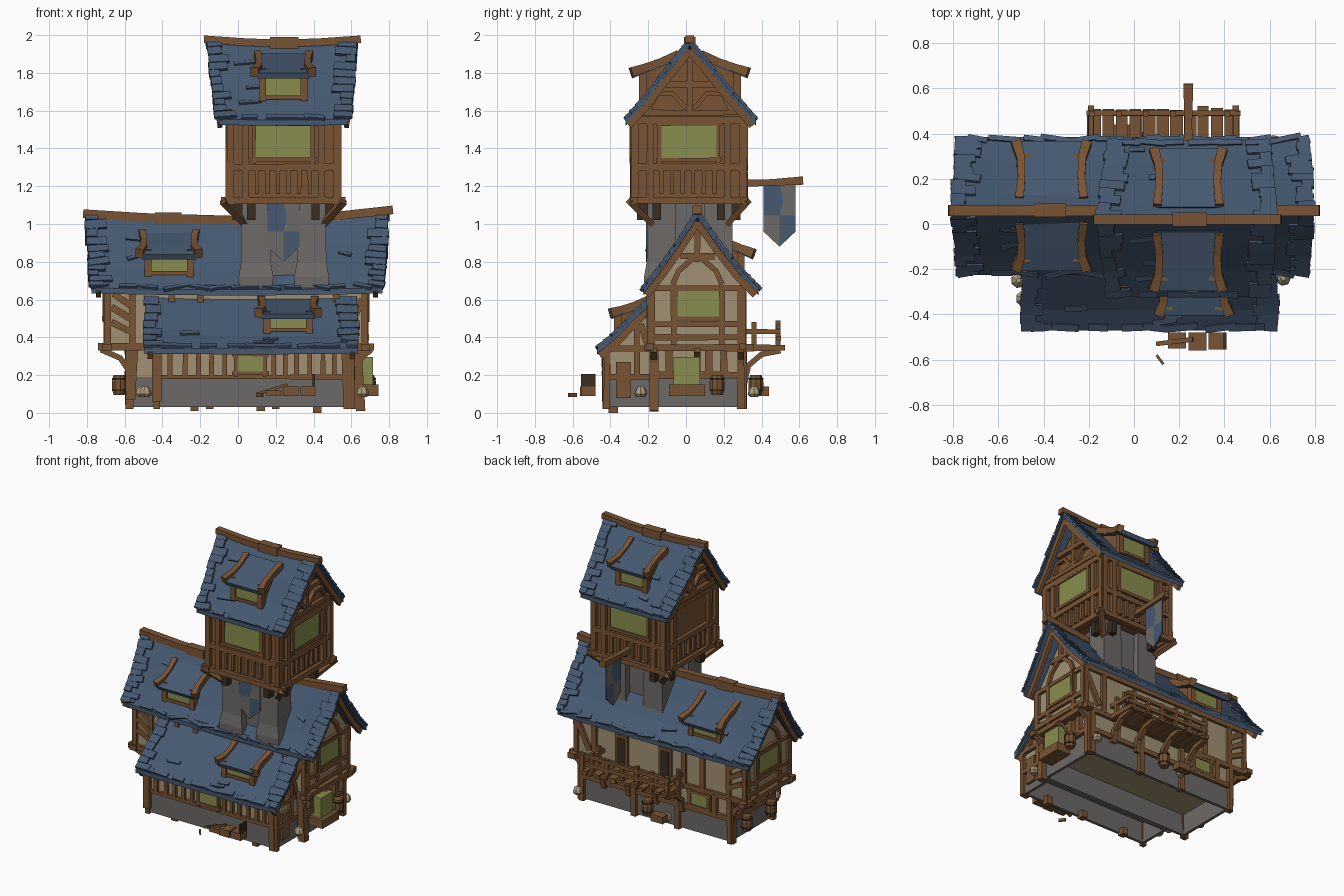
import bpy, bmesh, math, random
from mathutils import Vector as V
random.seed(4)
R = random.uniform

COL = {"roof_blue": (.061, .099, .163), "wood": (.19, .088, .034), "stone_grey": (.152, .143, .135),
       "plaster": (.36, .285, .175), "window_green": (.25, .27, .075), "dark_wood": (.045, .025, .014),
       "sack_cloth": (.42, .34, .22)}
MATS = {}
for k, c in COL.items():
    MATS[k] = bpy.data.materials.new(k)
    MATS[k].diffuse_color = (*c, 1)
PARTS = {}

def part(name, mat):
    return PARTS.setdefault(name, (bmesh.new(), mat))[0]

def loft(bm, rings):
    vs = [[bm.verts.new(p) for p in r] for r in rings]
    n = len(vs[0])
    for a, b in zip(vs, vs[1:]):
        for i in range(n):
            bm.faces.new((a[i], a[(i + 1) % n], b[(i + 1) % n], b[i]))
    bm.faces.new(vs[0][::-1])
    bm.faces.new(vs[-1])

def sweep(bm, pts, w, d, side, sc=None):
    """Rectangular bar along a path: d along the side vector, w across it."""
    pts = [V(p) for p in pts]
    rings = []
    for i, p in enumerate(pts):
        t = (pts[min(i + 1, len(pts) - 1)] - pts[max(i - 1, 0)]).normalized()
        s = V(side)
        s = (s - t * s.dot(t)).normalized()
        n = t.cross(s)
        k = sc[i] if sc else 1
        rings.append([p + s * d / 2 * k * a + n * w / 2 * k * b for a, b in ((1, 1), (-1, 1), (-1, -1), (1, -1))])
    loft(bm, rings)

def box(bm, x0, x1, y0, y1, z0, z1):
    loft(bm, [[(x0, y0, z), (x1, y0, z), (x1, y1, z), (x0, y1, z)] for z in (z0, z1)])

def P(ax, c, a, z):
    return (a, c, z) if ax == 'y' else (c, a, z)

def prism(bm, ax, c0, c1, poly):
    loft(bm, [[P(ax, c, a, z) for a, z in poly] for c in (c0, c1)])

def timbers(bm, ax, c, segs, w=.03, d=.03):
    for a0, z0, a1, z1 in segs:
        sweep(bm, [P(ax, c, a0, z0), P(ax, c, a1, z1)], w, d, P(ax, 1, 0, 0),
              [R(.92, 1.15), R(.92, 1.15)])

def window(ax, c, a0, a1, z0, z1):
    prism(part("window_panes", "window_green"), ax, c - .014, c + .014, [(a0, z0), (a1, z0), (a1, z1), (a0, z1)])
    timbers(part("window_frames", "wood"), ax, c, [(a0, z0 - .02, a0, z1 + .02), (a1, z0 - .02, a1, z1 + .02),
            (a0 - .02, z0, a1 + .02, z0), (a0 - .02, z1, a1 + .02, z1)], .02, .042)

def lathe(bm, x, y, prof, n=9):
    loft(bm, [[(x + r * math.cos(6.2832 * i / n), y + r * math.sin(6.2832 * i / n), z) for i in range(n)] for r, z in prof])

# Roof slope: slab with sagging ridge, ragged edge tiles and bargeboards
def roof(name, prof, top, bot, sag, rows=11):
    bm = part(name, "roof_blue")
    def at(u, v, lift=0):
        f = min(v, .9999) * (len(prof) - 1)
        i = int(f)
        y, z = V(prof[i]).lerp(V(prof[i + 1]), f - i)
        a, b = [top[j] + (bot[j] - top[j]) * v for j in (0, 1)]
        return V((a + (b - a) * u, y, z + lift + sag * (2 * u - 1) ** 2 * (1 - .7 * v)))
    vs = [i / 6 for i in range(7)]
    loft(bm, [[at(i / 8, v) for v in vs] + [at(i / 8, v, -.03) for v in vs[::-1]] for i in range(9)])
    span = top[1] - top[0]
    def tile(u, v, w, dv, lift):
        sweep(bm, [at(u, v, lift), at(u + R(-.004, .004), min(v + dv, 1.02), lift + .007)], .017, w, (1, 0, 0))
    for r in range(rows):
        for e in (0, 1):
            w = R(.05, .12)
            u = (w / 2 - R(.002, .014)) / span
            tile(1 - u if e else u, r / rows, w, 1.12 / rows, .003)
    for k in range(int(span / .13)):
        tile((k + R(.3, .7)) * .13 / span, 1 - .75 / rows, R(.08, .15), .85 / rows, -.001)
    for k in range(3):
        tile(R(.12, .88), R(.1, .85), R(.06, .12), .6 / rows, -.003)
    for e in (.025, .975):
        sweep(part(name + "_bargeboards", "wood"), [at(e, v * .95, -.05) for v in vs], .045, .025, (1, 0, 0))

# Dormer: wooden cheek block, small roof, flared side beams, window
def dormer(cx, hw, yi, zi, yo, zo, yw, zb):
    s = 1 if yo > yi else -1
    zw = zi + (zo - zi) * (yw - yi) / (yo - yi)
    prism(part("dormer_cheeks", "wood"), 'x', cx - hw * .72, cx + hw * .72, [(yi, zi - .03), (yw, zw - .01), (yw, zb), (yi, zb)])
    sweep(part("dormer_roofs", "roof_blue"), [(cx, yi - s * .02, zi), (cx, (yi + yo) / 2, (zi + zo) / 2 - .012), (cx, yo, zo - .015)], .03, hw * 1.75, (1, 0, 0))
    for e in (-1, 1):
        sweep(part("dormer_beams", "wood"), [(cx + e * hw * .86, yi - s * .01, zi + .008), (cx + e * hw * .8, yi * .65 + yo * .35, zi * .65 + zo * .35),
              (cx + e * hw * .82, yi * .3 + yo * .7, zi * .3 + zo * .7), (cx + e * hw * .95, yo, zo + .003)], .045, .038, (1, 0, 0), [1, .85, .95, 1.15])
        box(part("dormer_beams", "wood"), cx + e * hw * .68 - .018, cx + e * hw * .68 + .018, yw - .02, yw + .02, zb - .03, zw)
    box(part("window_panes", "window_green"), cx - hw * .58, cx + hw * .58, yw - .008, yw + .008, zb, zw - .015)
    box(part("dormer_beams", "wood"), cx - hw * .74, cx + hw * .74, yw - .018, yw + .018, zb - .02, zb)

def banner(ax, c, a0, a1, z0, z1):
    m, zm = (a0 + a1) / 2, z0 + (z1 - z0) * .5
    quads = [[(a0, z1), (m, z1), (m + .02, zm + .08), (m, zm), (a0, zm)], [(m, z1), (a1, z1), (a1, zm), (m, zm), (m + .02, zm + .08)],
             [(a0, zm), (m, zm), (m, z0), (a0, z0 + .08)], [(m, zm), (a1, zm), (a1, z0 + .08), (m, z0)]]
    for i, q in enumerate(quads):
        b = i in (0, 3)
        prism(part("banner_blue" if b else "banner_grey", "roof_blue" if b else "stone_grey"), ax, c - .004, c + .004, q)

# Lower storey: open stone footing with plaster above
def footing(x0, x1, y0, y1):
    bm = part("stone_footing", "stone_grey")
    for b in ((x0, x1, y0, y0 + .02), (x0, x1, y1 - .02, y1), (x0, x0 + .02, y0, y1), (x1 - .02, x1, y0, y1)):
        box(bm, *b, .03, .19)
footing(-.57, .63, -.17, .3)
footing(-.43, .6, -.42, -.17)
pl = part("plaster_walls", "plaster")
box(pl, -.565, .625, -.165, .295, .18, .36)
prism(pl, 'x', -.425, .595, [(-.415, .18), (-.165, .18), (-.165, .57), (-.415, .34)])
prism(pl, 'x', -.69, .67, [(-.19, .345), (.3, .345), (.3, .67), (.06, .99), (-.19, .66)])

# Roofs
roof("main_roof_front", [(.06, 1.03), (-.05, .87), (-.14, .75), (-.225, .652)], (-.805, .79), (-.775, .765), .035)
roof("main_roof_back", [(.06, 1.03), (.18, .87), (.28, .75), (.385, .652)], (-.805, .79), (-.775, .765), .035)
roof("lean_roof", [(-.19, .6), (-.29, .5), (-.38, .41), (-.47, .34)], (-.485, .625), (-.495, .635), .01, 7)
roof("tower_roof_front", [(.02, 1.955), (-.1, 1.81), (-.21, 1.67), (-.32, 1.55)], (-.16, .625), (-.11, .59), .02)
roof("tower_roof_back", [(.02, 1.955), (.14, 1.81), (.26, 1.67), (.37, 1.55)], (-.16, .625), (-.11, .59), .02)
rb = part("ridge_beams", "wood")
sweep(rb, [(-.82, .06, 1.055), (-.5, .06, 1.035), (0, .06, 1.02), (.5, .06, 1.04), (.82, .06, 1.075)], .045, .05, (0, 1, 0))
sweep(rb, [(-.18, .02, 1.978), (.05, .02, 1.962), (.24, .02, 1.957), (.42, .02, 1.962), (.65, .02, 1.978)], .04, .045, (0, 1, 0))
box(rb, -.44, -.3, .03, .09, 1, 1.062)
box(rb, .17, .32, -.01, .05, 1.93, 1.99)

# Dormers
for yi, yo, yw in ((.0, -.2, -.15), (.12, .36, .29)):
    dormer(-.365, .165, yi, .945, yo, .84, yw, .75)
for yi, yo, yw in ((-.05, -.29, -.23), (.09, .33, .27)):
    dormer(.24, .16, yi, 1.89, yo, 1.8, yw, 1.68)
dormer(.265, .165, -.21, .59, -.4, .525, -.36, .45)

# Main house framing: sides, then front and back
tm = part("house_timbers", "wood")
for c, lo in ((.675, .635), (-.695, -.575)):
    timbers(tm, 'x', c, [(-.18, .34, -.18, .66), (.29, .34, .29, .66), (-.2, .66, .31, .66), (-.19, .47, .3, .47), (-.19, .4, .3, .4),
            (.06, .8, .06, .98), (-.065, .36, -.065, .66), (.19, .36, .19, .66), (-.03, .83, .15, .83)])
    timbers(tm, 'x', c, [(-.22, .345, .36, .345)], .035, .05)
    for s in (-1, 1):
        sweep(tm, [(c, .06 + s * .13, .68), (c, .06 + s * .1, .75), (c, .06 + s * .01, .83)], .028, .03, (1, 0, 0))
    window('x', c, -.055, .185, .5, .655)
    timbers(tm, 'x', lo, [(-.17, .02, -.17, .35), (.29, .02, .29, .35), (-.17, .2, .3, .2), (-.09, .2, -.09, .35), (.12, .2, .12, .35), (.2, .2, .2, .35)], .036, .045)
    for y in (-.17, .06, .29):
        sweep(tm, [(lo, y, .22), (lo + (c - lo) * .4, y, .29), (c + .03 * (c > 0) - .03 * (c < 0), y, .335)], .03, .035, (0, 1, 0))
for y in (-.19, .3):
    timbers(tm, 'y', y, [(-.69, .34, -.69, .66), (.67, .34, .67, .66), (-.7, .66, .68, .66), (-.74, .35, .72, .35),
            (-.56, .36, -.56, .64), (.52, .36, .52, .64), (-.35, .36, -.35, .64), (-.2, .36, -.2, .64), (-.66, .63, -.57, .57), (-.67, .56, -.57, .5),
            (-.67, .48, -.57, .43), (.56, .4, .66, .6)], .034, .035)
timbers(tm, 'y', -.17, [(-.57, .07, -.55, .35), (.65, .01, .63, .35)], .045, .045)
timbers(tm, 'y', .3, [(x, .02, x, .35) for x in (-.57, -.15, .2, .62)] + [(-.57, .2, .63, .2), (-.45, .2, -.45, .35), (.4, .2, .4, .35)], .035, .04)
window('y', .3, -.4, -.25, .22, .32)

# Lean-to framing
timbers(tm, 'y', -.42, [(-.43, .06, -.43, .34), (.58, .02, .57, .34)], .045, .045)
timbers(tm, 'y', -.42, [(-.43, .19, .6, .19), (-.43, .325, .6, .325)] + [(x, .2, x, .33) for x in (-.36, -.28, -.21, -.14, -.07, .19, .25, .31, .38, .45, .51)], .024, .03)
window('y', -.425, -.012, .143, .21, .31)
for c in (-.43, .6):
    timbers(tm, 'x', c, [(-.42, .02, -.42, .35), (-.42, .34, -.17, .34), (-.42, .19, -.17, .19), (-.26, .19, -.26, .48), (-.42, .36, -.17, .56), (-.2, .35, -.24, .47)], .03, .035)
dr = part("doors", "wood")
box(dr, .6, .618, -.37, -.29, .08, .27)
for x in (.3, -.05):
    box(dr, x - .05, x + .05, .3, .318, .36, .58)
    box(part("door_recesses", "dark_wood"), x - .035, x + .035, .31, .32, .37, .56)
for x in (-.23, .12, .42):
    box(tm, x - .022, x + .022, -.41, -.36, 0 if x > .4 else .01, .06)

# Back balcony with railing and curved braces
bl = part("balcony", "wood")
for i in range(11):
    x = -.2 + i * .06
    box(bl, x, x + R(.05, .057), .3, R(.5, .525), .335, .352)
    if i % 2 == 0:
        box(bl, x, x + .025, .475, .5, .33, R(.47, .49))
timbers(bl, 'y', .49, [(-.21, .45, .47, .455), (-.21, .4, .47, .395)], .024, .022)
for x in (-.19, .45):
    timbers(bl, 'x', x, [(.31, .43, .5, .43), (.36, .34, .36, .48)], .024, .024)
    timbers(bl, 'x', x, [(.3, .345, .525, .345)], .03, .03)
for x in (-.19, .02, .24, .44):
    sweep(bl, [(x, .31, .16), (x, .33, .25), (x, .4, .31), (x, .5, .33)], .03, .035, (1, 0, 0))

# Tower shaft with flared corner buttresses
sh = part("tower_shaft", "stone_grey")
box(sh, .06, .42, -.16, .2, .6, 1.14)
for x in (.095, .39):
    for y in (-.13, .17):
        loft(sh, [[(x + a * r, y + b * r, z) for a, b in ((-1, -1), (1, -1), (1, 1), (-1, 1))]
                  for r, z in ((.09, .66), (.092, .72), (.078, .8), (.073, 1.14))])
banner('y', -.208, .155, .325, .8, 1.12)

# Tower room
tw = part("tower_room", "wood")
prism(tw, 'x', -.04, .52, [(-.27, 1.13), (.3, 1.13), (.3, 1.58), (.02, 1.9), (-.27, 1.58)])
tt = part("tower_timbers", "wood")
for ax, c, a0, a1 in (('y', -.275, -.04, .52), ('y', .305, -.04, .52), ('x', .525, -.27, .3), ('x', -.045, -.27, .3)):
    m, e = (a0 + a1) / 2, (.05 if ax == 'y' else .03)
    timbers(tt, ax, c, [(a0, 1.1, a0, 1.56), (a1, 1.1, a1, 1.56), (a0 - e, 1.125, a1 + e, 1.125), (a0, 1.3, a1, 1.3), (a0, 1.55, a1, 1.55),
            (a0 + .08, 1.13, a0 + .08, 1.55), (a1 - .08, 1.13, a1 - .08, 1.55)], .035, .04)
    timbers(tt, ax, c, [(a0 + .14 + k * .056, 1.16, a0 + .14 + k * .056, 1.3) for k in range(6)], .02, .03)
    if c != -.045:
        window(ax, c, m - .155, m + .155, 1.34, 1.53)
    for k in (m - .17, m + .17):
        i = .08 if c < 0 else -.08
        prism(part("floor_joists", "dark_wood"), ax, c + i * .2, c + i * 2, [(k - .022, 1.02), (k + .022, 1.02), (k + .022, 1.11), (k - .022, 1.11)])
for x, o in ((.04, -.08), (.45, .56)):
    for y, q in ((-.18, -.3), (.22, .33)):
        sweep(tt, [(x, y, 1.0), (o, q, 1.12)], .03, .035, (1, 0, 0))
for c in (.53, -.05):
    timbers(tt, 'x', c, [(.02, 1.58, .02, 1.92), (-.28, 1.59, .32, 1.59), (-.14, 1.74, .18, 1.74)], .03, .035)
    for s in (-1, 1):
        sweep(tt, [(c, .02 + s * .22, 1.6), (c, .02 + s * .17, 1.69), (c, .02 + s * .09, 1.69), (c, .02 + s * .02, 1.61)], .024, .035, (1, 0, 0))

# Rear banner and its pole
sweep(part("banner_pole", "wood"), [(.24, .28, 1.215), (.24, .45, 1.22), (.24, .62, 1.23)], .04, .04, (1, 0, 0), [1, .85, 1.1])
banner('x', .24, .41, .58, .88, 1.21)

# Bay window with planter on the right
box(part("bay_window", "window_green"), .63, .715, -.065, .075, .15, .295)
box(part("planter", "wood"), .635, .745, -.09, .1, .09, .15)

# Barrels, sacks, crates and planks
for x, y in ((.69, .165), (-.63, -.08), (-.63, .2), (.05, .37)):
    lathe(part("barrels", "wood"), x, y, [(.03, .095), (.04, .13), (.04, .165), (.031, .2)])
    for z in (.115, .175):
        lathe(part("barrel_hoops", "dark_wood"), x, y, [(.039, z), (.041, z + .01)])
for x, y in ((.66, -.24), (-.51, -.25), (-.49, -.33), (-.1, .36), (.62, .36)):
    lathe(part("sacks", "sack_cloth"), x, y, [(.022, .085), (.034, .1), (.028, .125), (.01, .142)], 7)
cr = part("crates", "wood")
for x0, x1, y0, y1, z1 in ((.15, .23, -.55, -.48, .12), (.24, .32, -.56, -.48, .14), (.33, .41, -.555, -.48, .14), (-.12, -.02, .38, .44, .14)):
    box(cr, x0, x1, y0, y1, .09, z1)
box(part("crate_lid", "dark_wood"), .395, .408, -.555, -.48, .14, .205)
pk = part("loose_planks", "wood")
sweep(pk, [(.1, -.58, .095), (.13, -.62, .095)], .012, .02, (0, 0, 1))
sweep(pk, [(.1, -.53, .1), (.26, -.51, .15)], .014, .02, (0, 1, 0))

# Turn the collected parts into objects
for name, (bm, mat) in PARTS.items():
    bmesh.ops.recalc_face_normals(bm, faces=bm.faces)
    me = bpy.data.meshes.new(name)
    bm.to_mesh(me)
    bm.free()
    me.materials.append(MATS[mat])
    bpy.context.collection.objects.link(bpy.data.objects.new(name, me))
